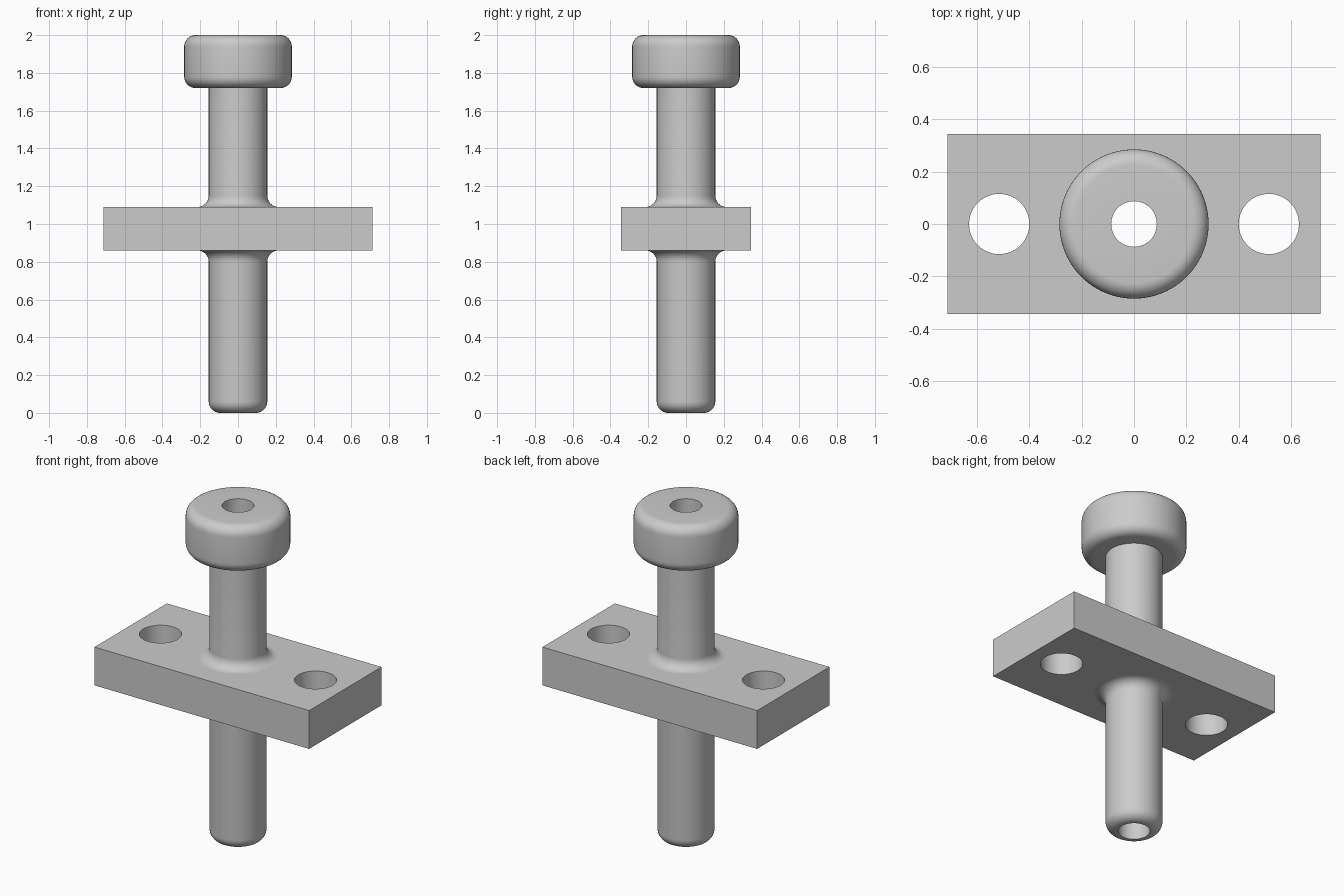
import bpy, bmesh
from math import cos, sin, radians, pi

if "Cube" in bpy.data.objects:
    bpy.data.objects.remove(bpy.data.objects["Cube"], do_unlink=True)

steel = bpy.data.materials.new("light_grey")
steel.use_nodes = True
GREY = (0.6, 0.6, 0.6, 1)
steel.diffuse_color = GREY
steel.node_tree.nodes["Principled BSDF"].inputs["Base Color"].default_value = GREY

SHAFT, BORE, HEAD = 0.155, 0.087, 0.285
ROUND = 0.06
PLATE_LOW, PLATE_HIGH = 0.86, 1.09
HEAD_LOW, TOP = 1.72, 2.0


def arc(r, z, start, end, steps=8):
    """Points on a rounding centred at (r, z), angles in degrees."""
    angles = [radians(start + (end - start) * i / steps) for i in range(steps + 1)]
    return [(r + ROUND * cos(a), z + ROUND * sin(a)) for a in angles]


def lathe(name, profile, segments=96):
    """Revolve a closed (radius, z) profile about the z axis."""
    bm = bmesh.new()
    verts = [bm.verts.new((r, 0, z)) for r, z in profile]
    edges = [bm.edges.new((v, verts[i - 1])) for i, v in enumerate(verts)]
    bmesh.ops.spin(bm, geom=verts + edges, cent=(0, 0, 0), axis=(0, 0, 1),
                   angle=2 * pi, steps=segments, use_merge=True)
    bmesh.ops.remove_doubles(bm, verts=bm.verts, dist=1e-5)
    bmesh.ops.recalc_face_normals(bm, faces=bm.faces)
    mesh = bpy.data.meshes.new(name)
    bm.to_mesh(mesh)
    bm.free()
    ob = bpy.data.objects.new(name, mesh)
    bpy.context.collection.objects.link(ob)
    return ob


def finish(ob):
    ob.data.materials.clear()
    ob.data.materials.append(steel)
    bpy.ops.object.select_all(action="DESELECT")
    ob.select_set(True)
    bpy.context.view_layer.objects.active = ob
    bpy.ops.object.shade_smooth_by_angle(angle=radians(30))


# Hollow pin: rounded foot, fillets against the plate, rounded head
flare = SHAFT + ROUND
profile = [(BORE, 0)]
profile += arc(SHAFT - ROUND, ROUND, -90, 0)
profile += arc(flare, PLATE_LOW - ROUND, 180, 90)
profile += arc(flare, PLATE_HIGH + ROUND, 270, 180)
profile += [(SHAFT, HEAD_LOW)]
profile += arc(HEAD - ROUND, HEAD_LOW + ROUND, -90, 0)
profile += arc(HEAD - ROUND, TOP - ROUND, 0, 90)
profile += [(BORE, TOP)]
finish(lathe("hollow_pin", profile))

# Mounting plate
bpy.ops.mesh.primitive_cube_add(size=1, location=(0, 0, (PLATE_LOW + PLATE_HIGH) / 2))
plate = bpy.context.object
plate.name = "mounting_plate"
plate.scale = (1.426, 0.686, PLATE_HIGH - PLATE_LOW)
bpy.ops.object.transform_apply(location=True, rotation=False, scale=True)

# Two bolt holes, and a seat for the pin
for x, radius in ((-0.515, 0.115), (0, 0.2), (0.515, 0.115)):
    bpy.ops.mesh.primitive_cylinder_add(vertices=96, radius=radius, depth=1, location=(x, 0, 1))
    cutter = bpy.context.object
    cutter.name = "hole_cutter"
    cut = plate.modifiers.new("hole", "BOOLEAN")
    cut.operation, cut.solver, cut.object = "DIFFERENCE", "EXACT", cutter
    bpy.context.view_layer.objects.active = plate
    bpy.ops.object.modifier_apply(modifier=cut.name)
    bpy.data.objects.remove(cutter, do_unlink=True)
finish(plate)
